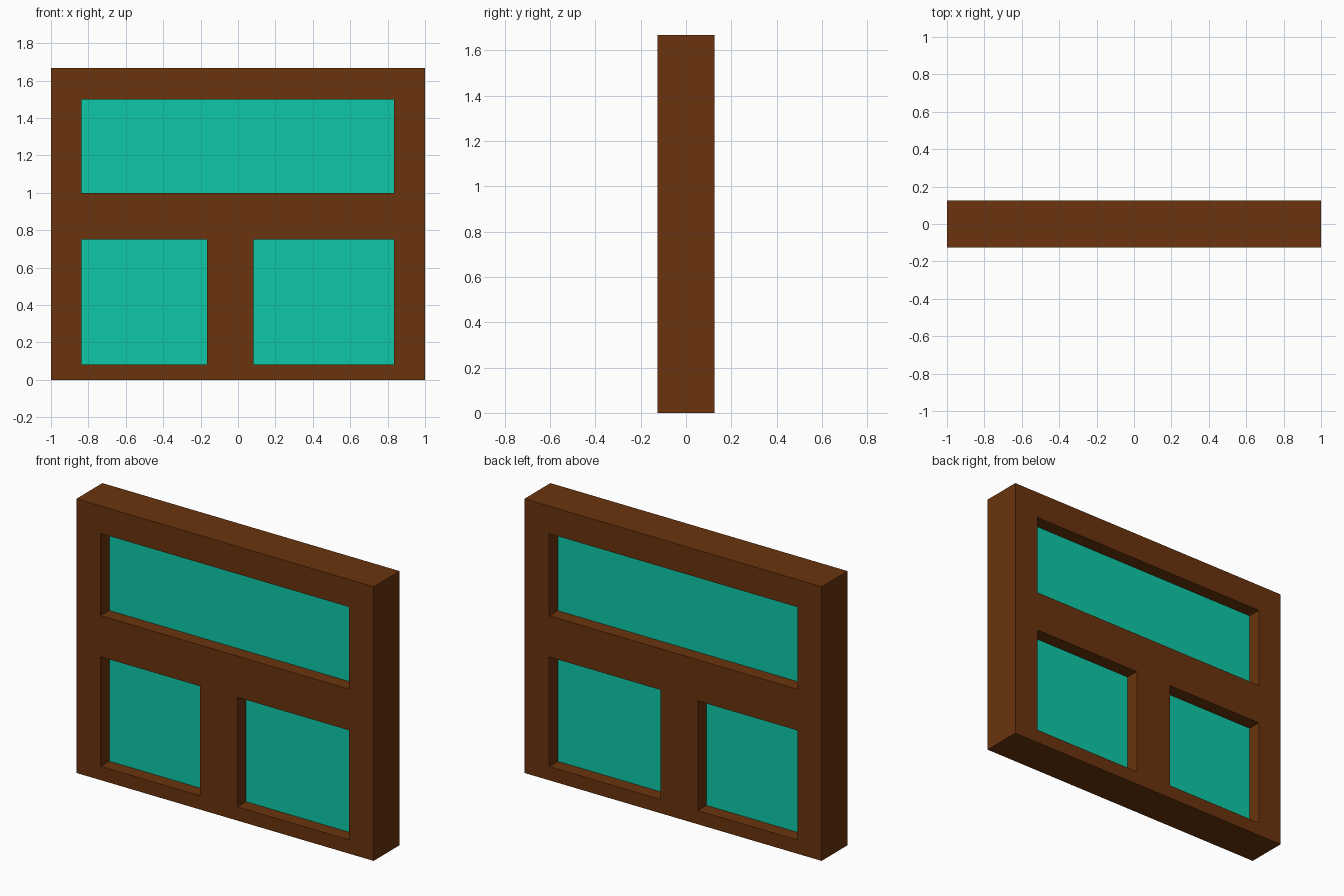
import bpy, bmesh
from mathutils import Vector

if "Cube" in bpy.data.objects:
    bpy.data.objects.remove(bpy.data.objects["Cube"])

HALF_DEPTH = 0.125
HALF_GLASS = 0.0417
OUTER = (-1.0, 1.0, 0.0, 1.667)
# Openings as x0, x1, z0, z1
OPENINGS = {
    "upper_pane": (-0.8367, 0.833, 1.0, 1.5),
    "lower_left_pane": (-0.8367, -0.1667, 0.0833, 0.75),
    "lower_right_pane": (0.0833, 0.833, 0.0833, 0.75),
}


def material(name, rgb):
    mat = bpy.data.materials.new(name)
    mat.diffuse_color = (*rgb, 1.0)
    mat.use_nodes = True
    mat.node_tree.nodes["Principled BSDF"].inputs["Base Color"].default_value = mat.diffuse_color
    return mat


def slab(name, rects, half, mat):
    """Fill the first rectangle, minus any others, and give it thickness in y."""
    bm = bmesh.new()
    edges = []
    for x0, x1, z0, z1 in rects:
        vs = [bm.verts.new((x, -half, z))
              for x, z in ((x0, z0), (x1, z0), (x1, z1), (x0, z1))]
        edges += [bm.edges.new((vs[i], vs[(i + 1) % 4])) for i in range(4)]
    bmesh.ops.triangle_fill(bm, edges=edges, use_beauty=True, normal=Vector((0, -1, 0)))
    ext = bmesh.ops.extrude_face_region(bm, geom=bm.faces[:], use_keep_orig=True)
    moved = [g for g in ext["geom"] if isinstance(g, bmesh.types.BMVert)]
    bmesh.ops.translate(bm, verts=moved, vec=(0, 2 * half, 0))
    bmesh.ops.recalc_face_normals(bm, faces=bm.faces[:])
    mesh = bpy.data.meshes.new(name)
    bm.to_mesh(mesh)
    bm.free()
    mesh.materials.append(mat)
    obj = bpy.data.objects.new(name, mesh)
    bpy.context.collection.objects.link(obj)
    return obj


wood = material("brown wood", (0.144, 0.0343, 0.004))
glass = material("teal glass", (0.0044, 0.584, 0.392))

# Wooden frame with three openings
slab("window_frame", [OUTER, *OPENINGS.values()], HALF_DEPTH, wood)

# Panes recessed equally from both sides
for pane, rect in OPENINGS.items():
    slab(pane, [rect], HALF_GLASS, glass)
